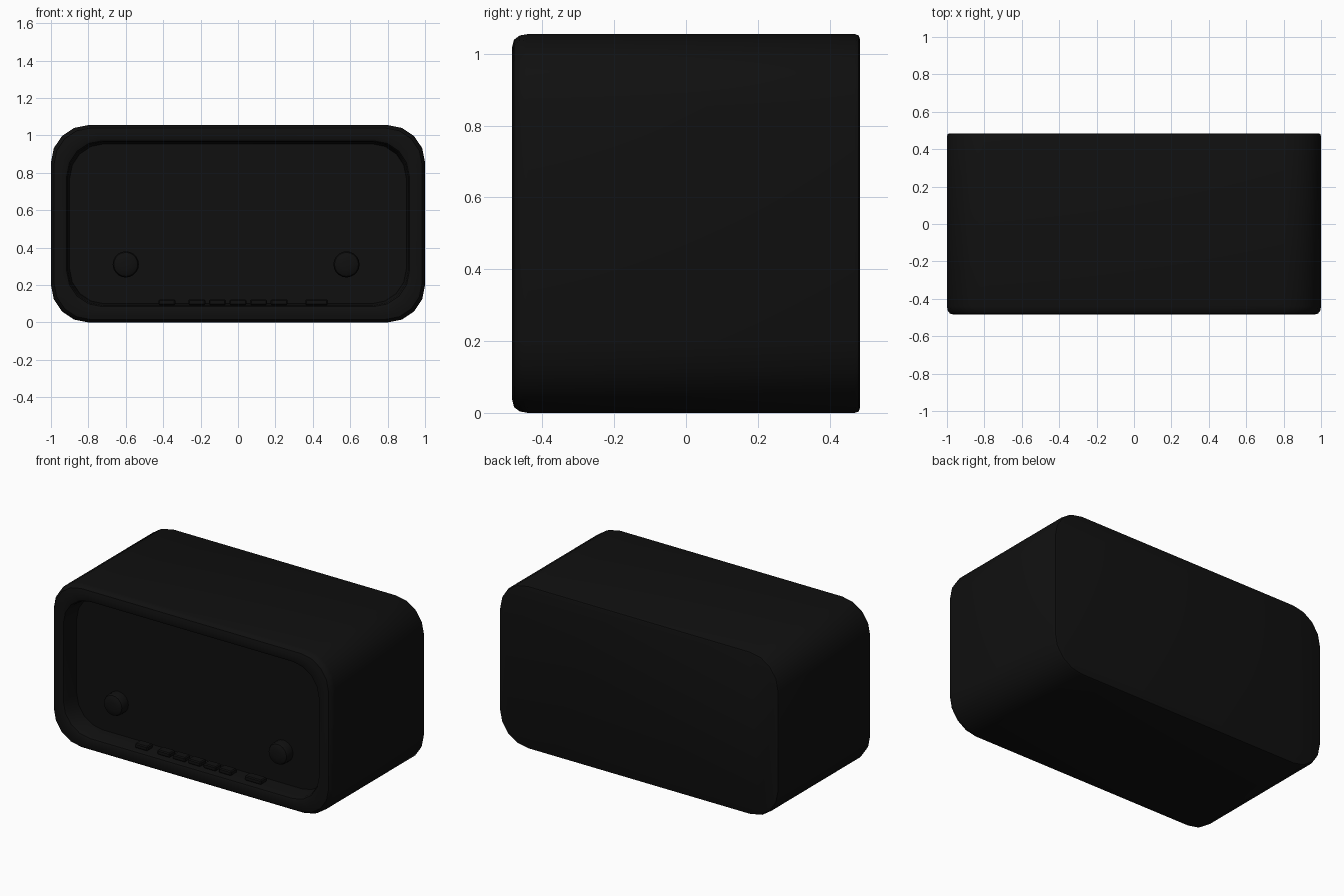
import bpy, bmesh, math

if "Cube" in bpy.data.objects:
    bpy.data.objects.remove(bpy.data.objects["Cube"])

black = bpy.data.materials.new("black_plastic")
black.diffuse_color = (0.005, 0.005, 0.005, 1)
black.use_nodes = True
black.node_tree.nodes["Principled BSDF"].inputs["Base Color"].default_value = black.diffuse_color

W, H, D = 1.0, 1.055, 0.485          # half width, height, half depth
PANEL_Y = -0.365                     # depth of the recessed front panel


def finish(name, bm, angle=35):
    bmesh.ops.recalc_face_normals(bm, faces=bm.faces)
    me = bpy.data.meshes.new(name)
    bm.to_mesh(me)
    bm.free()
    ob = bpy.data.objects.new(name, me)
    bpy.context.collection.objects.link(ob)
    me.materials.append(black)
    bpy.context.view_layer.objects.active = ob
    ob.select_set(True)
    bpy.ops.object.shade_smooth_by_angle(angle=math.radians(angle))
    ob.select_set(False)
    return ob


def ring(bm, inset, y, r, seg=4):
    """Rounded rectangle outline in the xz plane."""
    cx, cz = W - inset - r, H / 2 - inset - r
    verts = []
    for k, (sx, sz) in enumerate([(1, 1), (-1, 1), (-1, -1), (1, -1)]):
        for i in range(seg + 1):
            a = math.pi / 2 * (k + i / seg)
            verts.append(bm.verts.new((sx * cx + r * math.cos(a), y,
                                       H / 2 + sz * cz + r * math.sin(a))))
    return verts


def loft(bm, sections):
    rings = [ring(bm, *s) for s in sections]
    for a, b in zip(rings, rings[1:]):
        for i in range(len(a)):
            j = (i + 1) % len(a)
            bm.faces.new((a[i], a[j], b[j], b[i]))
    bm.faces.new(rings[0])
    bm.faces.new(rings[-1])


# Cabinet: back, shell, rounded front rim and recessed panel in one skin
bm = bmesh.new()
loft(bm, [(0.015, D, 0.19), (0.004, D - 0.004, 0.2), (0, D - 0.015, 0.2),
          (0, -D + 0.045, 0.2), (0.004, -D + 0.022, 0.2),
          (0.016, -D + 0.006, 0.195), (0.04, -D, 0.19),
          (0.072, -D, 0.19), (0.084, -D + 0.006, 0.19),
          (0.09, -D + 0.02, 0.19), (0.1, PANEL_Y, 0.185)])
finish("cabinet", bm)


# Round control knobs with softened front edge
def knob(name, x):
    prof = [(0.07, PANEL_Y + 0.005), (0.07, -0.41), (0.064, -0.423),
            (0.05, -0.431), (0.025, -0.435)]
    bm = bmesh.new()
    n, rings = 20, []
    for r, y in prof:
        rings.append([bm.verts.new((x + r * math.cos(2 * math.pi * i / n), y,
                                    0.31 + r * math.sin(2 * math.pi * i / n)))
                      for i in range(n)])
    for a, b in zip(rings, rings[1:]):
        for i in range(n):
            j = (i + 1) % n
            bm.faces.new((a[i], a[j], b[j], b[i]))
    bm.faces.new(rings[0])
    bm.faces.new(rings[-1])
    finish(name, bm)


knob("left_knob", -0.6)
knob("right_knob", 0.58)


# Row of low buttons on the ledge below the panel
def button(name, x, width):
    bm = bmesh.new()
    bmesh.ops.create_cube(bm, size=1)
    for v in bm.verts:
        v.co = (x + v.co.x * width, -0.42 + v.co.y * 0.06, 0.108 + v.co.z * 0.03)
    bmesh.ops.bevel(bm, geom=bm.edges[:], offset=0.006, segments=1, affect='EDGES')
    finish(name, bm)


for i, (x, w) in enumerate([(-0.38, 0.09), (-0.22, 0.09), (-0.11, 0.09), (0, 0.09),
                            (0.11, 0.09), (0.22, 0.09), (0.42, 0.12)]):
    button(f"button_{i + 1}", x, w)
